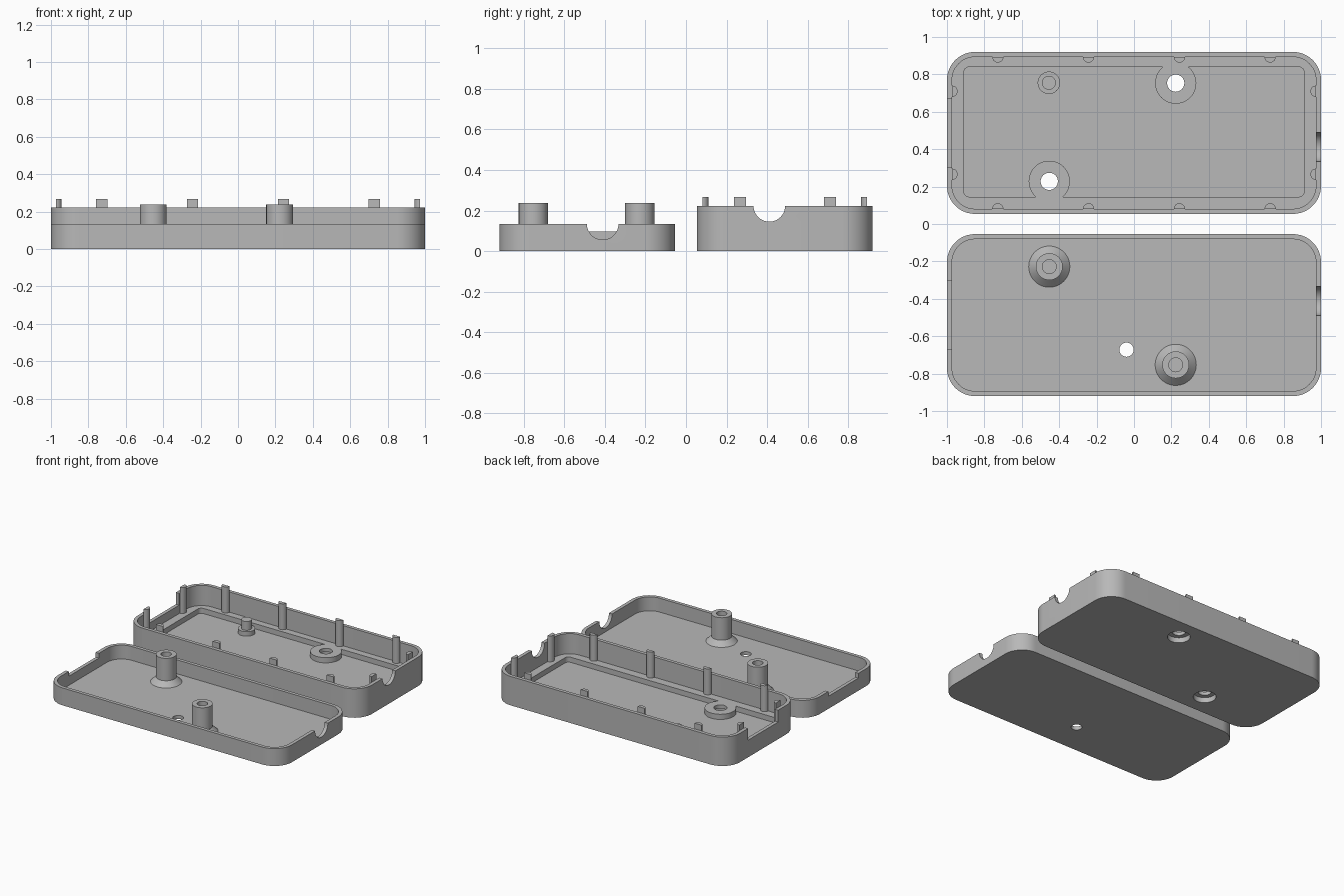
import bpy, bmesh
from math import sin, cos, pi, radians

if "Cube" in bpy.data.objects:
    bpy.data.objects.remove(bpy.data.objects["Cube"], do_unlink=True)

grey = bpy.data.materials.new("matte grey")
grey.use_nodes = True
colour = (0.48, 0.48, 0.48, 1)
grey.diffuse_color = colour
grey.node_tree.nodes["Principled BSDF"].inputs["Base Color"].default_value = colour

WALL, FLOOR, LEDGE = 0.027, 0.027, 0.067
LID_H, TRAY_H, PEG_TOP, POST_TOP = 0.134, 0.223, 0.267, 0.238
Y_NEAR, Y_FAR = 0.054, 0.92
Y_MID, WIDTH = (Y_NEAR + Y_FAR) / 2, Y_FAR - Y_NEAR


def add(name, bm):
    bmesh.ops.recalc_face_normals(bm, faces=bm.faces)
    mesh = bpy.data.meshes.new(name)
    bm.to_mesh(mesh)
    bm.free()
    mesh.materials.append(grey)
    obj = bpy.data.objects.new(name, mesh)
    bpy.context.collection.objects.link(obj)
    return obj


def prism(name, outline, z0, z1):
    bm = bmesh.new()
    face = bm.faces.new([bm.verts.new((x, y, z0)) for x, y in outline])
    top = bmesh.ops.extrude_face_region(bm, geom=[face])["geom"]
    bmesh.ops.translate(bm, vec=(0, 0, z1 - z0),
                        verts=[v for v in top if isinstance(v, bmesh.types.BMVert)])
    return add(name, bm)


def arc(cx, cy, r, start, end, n):
    return [(cx + r * cos(start + (end - start) * i / n),
             cy + r * sin(start + (end - start) * i / n)) for i in range(n + 1)]


def rounded(cy, lx, ly, r):
    pts = []
    for q, (sx, sy) in enumerate([(1, 1), (-1, 1), (-1, -1), (1, -1)]):
        pts += arc(sx * (lx / 2 - r), cy + sy * (ly / 2 - r), r, q * pi / 2, (q + 1) * pi / 2, 12)
    return pts


def disc(name, x, y, r, z0, z1):
    return prism(name, arc(x, y, r, 0, 2 * pi, 48)[:-1], z0, z1)


def box(name, x0, x1, y0, y1, z0, z1):
    return prism(name, [(x0, y0), (x1, y0), (x1, y1), (x0, y1)], z0, z1)


def lathe(name, x, y, profile):
    bm = bmesh.new()
    verts = [bm.verts.new((x + r, y, z)) for r, z in profile]
    edges = [bm.edges.new(pair) for pair in zip(verts, verts[1:])]
    bmesh.ops.spin(bm, geom=verts + edges, cent=(x, y, 0), axis=(0, 0, 1),
                   angle=2 * pi, steps=48, use_merge=True)
    bmesh.ops.remove_doubles(bm, verts=bm.verts, dist=0.0001)
    return add(name, bm)


def cut(obj, cutters):
    for c in cutters:
        mod = obj.modifiers.new("cut", "BOOLEAN")
        mod.operation, mod.solver, mod.object = "DIFFERENCE", "EXACT", c
    mesh = bpy.data.meshes.new_from_object(
        obj.evaluated_get(bpy.context.evaluated_depsgraph_get()))
    obj.modifiers.clear()
    obj.data = mesh
    for c in cutters:
        bpy.data.objects.remove(c, do_unlink=True)


def side_cuts(side, rim, slot_z):
    """Round cable notch in the +x wall and a wide slot in the -x wall."""
    cable = prism("cable_cutter", arc(0, 0, 0.078, 0, 2 * pi, 48)[:-1], 0.95, 1.05)
    for v in cable.data.vertices:
        v.co = (v.co.z, side * 0.411 + v.co.x, rim + v.co.y)
    cable.data.flip_normals()
    bm = bmesh.new()
    bm.from_mesh(cable.data)
    bmesh.ops.recalc_face_normals(bm, faces=bm.faces)
    bm.to_mesh(cable.data)
    bm.free()
    y0, y1 = sorted((side * 0.305, side * 0.672))
    return [cable, box("slot_cutter", -1.05, -0.95, y0, y1, slot_z, rim + 0.1)]


def shell(name, side, height, floor):
    body = prism(name, rounded(side * Y_MID, 2, WIDTH, 0.15), 0, height)
    cavity = prism("cavity_cutter", rounded(side * Y_MID, 2 - 2 * WALL, WIDTH - 2 * WALL,
                                            0.15 - WALL), floor, height + 0.1)
    return body, cavity


# Case base: wall, ledge and recessed floor, with bosses left standing level with the ledge
screws = [(-0.453, 0.228), (0.223, 0.753)]
base, cavity = shell("case_base", 1, TRAY_H, LEDGE)
recess = prism("recess_cutter", rounded(0.4925, 1.82, 0.695, 0.03), FLOOR, LEDGE + 0.02)
cut(recess, [disc("boss_cutter", x, y, 0.11, 0, 0.2) for x, y in screws])
holes = [disc("hole_cutter", x, y, 0.046, -0.1, 0.2) for x, y in screws]
holes += [disc("counterbore_cutter", x, y, 0.08, -0.1, 0.04) for x, y in screws]
cut(base, [cavity, recess] + holes + side_cuts(1, TRAY_H, 0.132))

# Stepped locating pin on the base floor
lathe("locating_pin", -0.455, 0.755, [(0, 0.02), (0.06, 0.02), (0.06, 0.062),
                                      (0.037, 0.062), (0.037, 0.13), (0, 0.13)])

# Half-round alignment pegs along the inside of the base walls
for x in (-0.728, -0.243, 0.243, 0.728):
    prism("front_peg", arc(x, Y_NEAR + WALL, 0.03, 0, pi, 12), LEDGE, PEG_TOP)
    prism("back_peg", arc(x, Y_FAR - WALL, 0.03, pi, 2 * pi, 12), LEDGE, PEG_TOP)
for y in (0.266, 0.71):
    prism("right_peg", arc(WALL - 1, y, 0.03, -pi / 2, pi / 2, 12), LEDGE, PEG_TOP)
    prism("left_peg", arc(1 - WALL, y, 0.03, pi / 2, 3 * pi / 2, 12), LEDGE, PEG_TOP)

# Case lid
lid, cavity = shell("case_lid", -1, LID_H, FLOOR)
cut(lid, [cavity, disc("light_hole_cutter", -0.04, -0.672, 0.038, -0.1, 0.2)]
    + side_cuts(-1, LID_H, 0.097))

# Flared screw posts with blind holes, mirrored from the base screws
for x, y in screws:
    lathe("screw_post", x, -y, [(0, 0.02), (0.11, 0.02), (0.11, FLOOR), (0.072, FLOOR + 0.038),
                                (0.072, POST_TOP), (0.037, POST_TOP), (0.037, 0.05), (0, 0.05)])

# Smooth the curved sides, keep the edges crisp
bpy.ops.object.select_all(action="DESELECT")
for obj in bpy.context.collection.objects:
    if obj.type == "MESH":
        obj.select_set(True)
        bpy.context.view_layer.objects.active = obj
bpy.ops.object.shade_smooth_by_angle(angle=radians(30))
